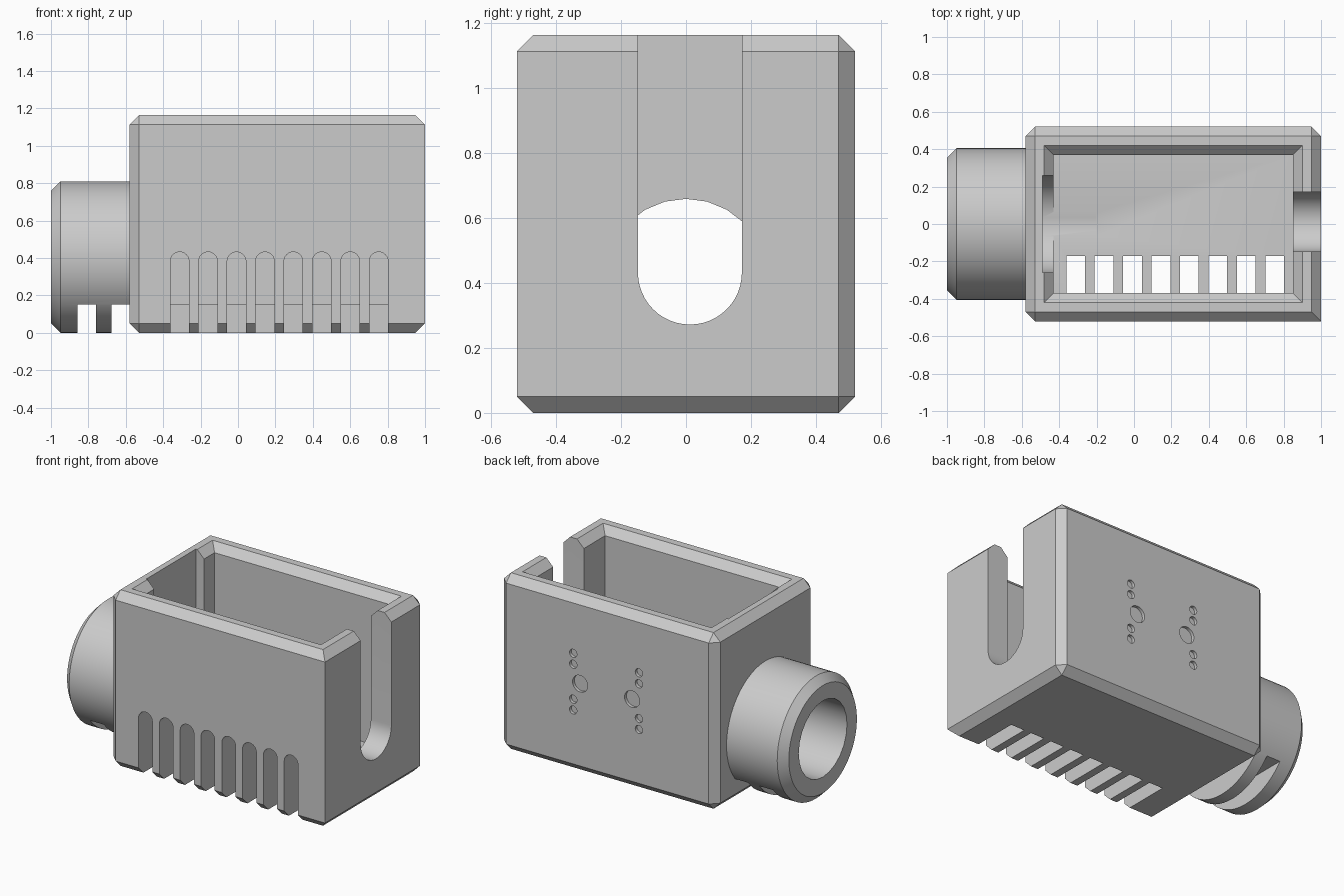
import bpy, bmesh, math
from math import cos, sin, pi

if "Cube" in bpy.data.objects:
    bpy.data.objects.remove(bpy.data.objects["Cube"])

grey = bpy.data.materials.new("plain grey")
grey.use_nodes = True
grey.diffuse_color = (0.6, 0.6, 0.6, 1)
grey.node_tree.nodes["Principled BSDF"].inputs["Base Color"].default_value = (0.6, 0.6, 0.6, 1)

CH = 0.05                      # chamfer size
LEFT, RIGHT, HALF, TOP = -0.58, 1.0, 0.52, 1.163
FLOOR, AXIS_Z = 0.155, 0.407


def make(name, bm):
    bmesh.ops.recalc_face_normals(bm, faces=bm.faces)
    mesh = bpy.data.meshes.new(name)
    bm.to_mesh(mesh)
    bm.free()
    mesh.materials.append(grey)
    obj = bpy.data.objects.new(name, mesh)
    bpy.context.collection.objects.link(obj)
    return obj


def loft(name, rings):
    """Closed solid through rings of equal point count."""
    bm = bmesh.new()
    loops = [[bm.verts.new(p) for p in ring] for ring in rings]
    n = len(loops[0])
    for a, b in zip(loops, loops[1:]):
        for i in range(n):
            j = (i + 1) % n
            bm.faces.new((a[i], a[j], b[j], b[i]))
    bm.faces.new(loops[0])
    bm.faces.new(loops[-1])
    return make(name, bm)


def prism(name, profile, axis, lo, hi):
    place = {"x": lambda t, u, v: (t, u, v), "y": lambda t, u, v: (u, t, v)}[axis]
    return loft(name, [[place(t, u, v) for u, v in profile] for t in (lo, hi)])


def arc(u, v, r, start, end, steps):
    return [(u + r * cos(start + (end - start) * i / steps),
             v + r * sin(start + (end - start) * i / steps)) for i in range(steps + 1)]


def circle(u, v, r, n):
    return arc(u, v, r, 0, 2 * pi, n)[:-1]


def u_slot(u, v, r, end, steps):
    """Slot with one round end; the straight end lies at height 'end'."""
    up = end > v
    curve = arc(u, v, r, pi, 2 * pi, steps) if up else arc(u, v, r, 0, pi, steps)
    return curve + [(curve[-1][0], end), (curve[0][0], end)]


def rect(x0, x1, y, z):
    return [(x0, -y, z), (x1, -y, z), (x1, y, z), (x0, y, z)]


def cut(target, cutter):
    mod = target.modifiers.new("cut", "BOOLEAN")
    mod.operation, mod.solver, mod.object = "DIFFERENCE", "EXACT", cutter
    bpy.context.view_layer.objects.active = target
    bpy.ops.object.modifier_apply(modifier=mod.name)
    bpy.data.objects.remove(cutter)


# Housing block: every edge chamfered except the front right upright
bm = bmesh.new()
low, high = ([bm.verts.new(p) for p in rect(LEFT, RIGHT, HALF, z)] for z in (0, TOP))
for i in range(4):
    j = (i + 1) % 4
    bm.faces.new((low[i], low[j], high[j], high[i]))
bm.faces.new(low[::-1])
bm.faces.new(high)
sharp = [e for e in bm.edges if all(v.co.x > 0 and v.co.y < 0 for v in e.verts)]
bmesh.ops.bevel(bm, geom=[e for e in bm.edges if e not in sharp], offset=CH,
                segments=1, affect="EDGES")
housing = make("housing", bm)

# Cavity with a chamfered mouth
cut(housing, loft("cavity", [
    rect(-0.43, 0.85, 0.37, FLOOR),
    rect(-0.43, 0.85, 0.37, TOP - CH),
    rect(-0.43 - 2 * CH, 0.85 + 2 * CH, 0.37 + 2 * CH, TOP + CH)]))

# Open slot in the right wall, and guide recess inside the left wall
cut(housing, prism("cable_slot", u_slot(0.012, 0.432, 0.16, 1.4, 24), "x", 0.7, 1.1))
cut(housing, prism("guide_recess", u_slot(0, AXIS_Z, 0.26, 1.4, 24), "x", -0.49, -0.2))

# Row of vents through the front wall and floor
for i in range(8):
    x = -0.312 + i * 0.152
    cut(housing, prism("vent", u_slot(x, 0.382, 0.05, -0.1, 16), "y", -0.6, -0.17))

# Shallow round recesses on the back wall
for x, small_x in ((0.41, 0.46), (0.03, -0.02)):
    dots = [(x, 0, 0.055)] + [(small_x, dz, 0.027) for dz in (-0.187, -0.115, 0.115, 0.187)]
    for u, dz, r in dots:
        cut(housing, prism("back_recess", circle(u, 0.593 + dz, r, 24), "y", 0.5, 0.6))

# Round collar on the left wall
collar = loft("collar", [
    [(x, u, v) for u, v in circle(0, 0.405, r, 64)]
    for x, r in ((-1, 0.405 - CH), (-1 + CH, 0.405), (-0.55, 0.405))])
for x0, x1 in ((-0.858, -0.758), (-0.676, -0.5)):
    groove = [(x0, -0.1), (x1, -0.1), (x1, 0.152), (x0, 0.152)]
    cut(collar, prism("collar_groove", groove, "y", -0.6, 0.6))

# Bore through collar and wall
for part in (housing, collar):
    cut(part, prism("bore", circle(0, AXIS_Z, 0.252, 24), "x", -1.1, -0.3))

bpy.ops.object.select_all(action="DESELECT")
for part in (housing, collar):
    part.select_set(True)
bpy.context.view_layer.objects.active = housing
bpy.ops.object.shade_smooth_by_angle(angle=math.radians(30))
